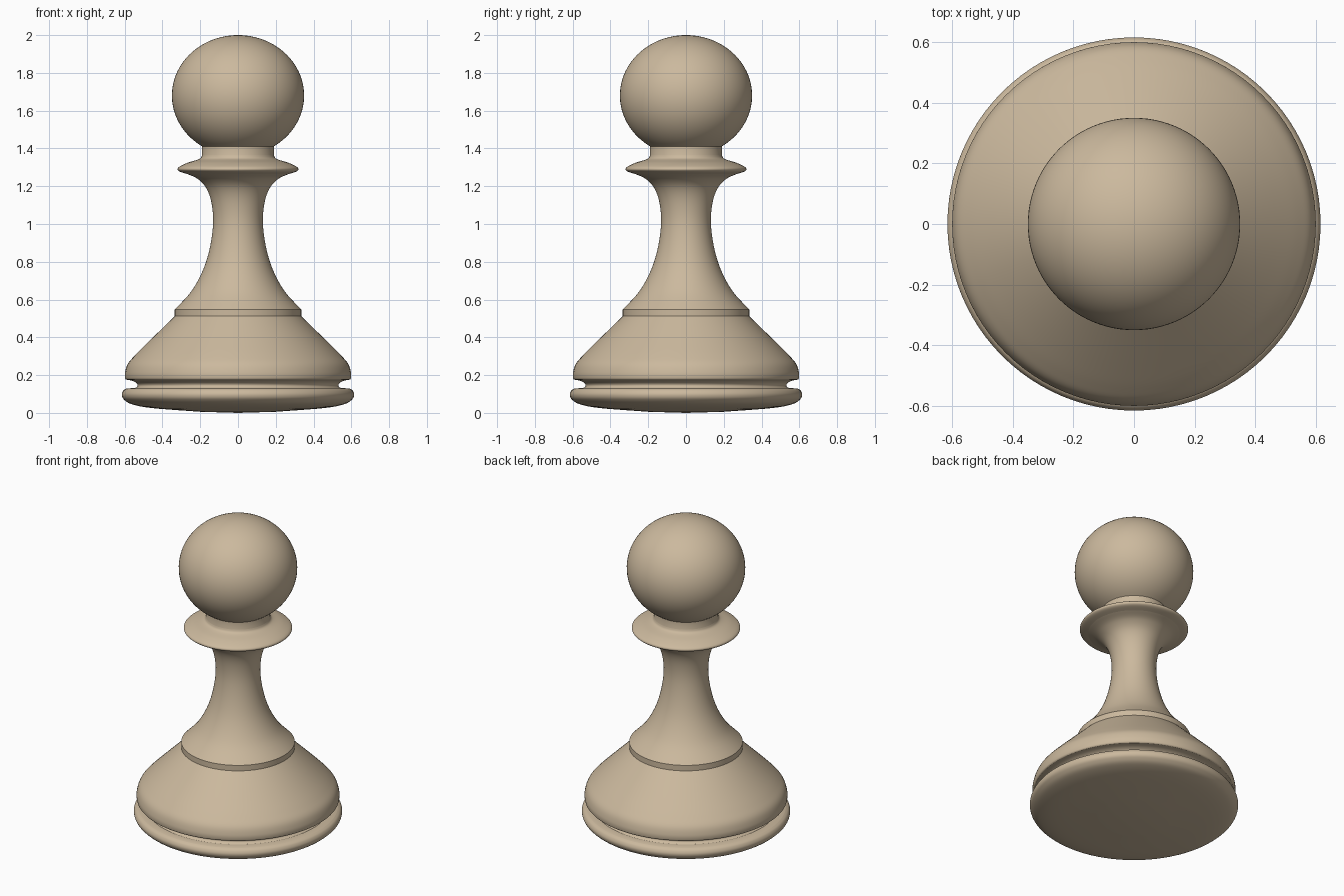
import bpy, bmesh, math

if "Cube" in bpy.data.objects:
    bpy.data.objects.remove(bpy.data.objects["Cube"])

SEGMENTS = 96

wood = bpy.data.materials.new("pale wood")
wood.diffuse_color = (0.60, 0.485, 0.34, 1)
wood.use_nodes = True
wood.node_tree.nodes["Principled BSDF"].inputs["Base Color"].default_value = wood.diffuse_color


def smooth_curve(pts, steps=6):
    """Catmull-Rom curve through a few (radius, z) points."""
    p = [pts[0]] + pts + [pts[-1]]
    out = []
    for i in range(1, len(p) - 2):
        a, b, c, d = p[i - 1:i + 3]
        for s in range(steps):
            t = s / steps
            out.append(tuple(0.5 * (2 * b[k] + (c[k] - a[k]) * t
                       + (2 * a[k] - 5 * b[k] + 4 * c[k] - d[k]) * t ** 2
                       + (3 * b[k] - a[k] - 3 * c[k] + d[k]) * t ** 3) for k in (0, 1)))
    return out + [pts[-1]]


def lathe(name, profile):
    """Turn a (radius, z) profile, listed bottom to top, around the z axis."""
    bm = bmesh.new()
    verts = [bm.verts.new((max(r, 0), 0, z)) for r, z in profile]
    edges = [bm.edges.new(pair) for pair in zip(verts, verts[1:])]
    bmesh.ops.spin(bm, geom=verts + edges, cent=(0, 0, 0), axis=(0, 0, 1),
                   angle=math.tau, steps=SEGMENTS, use_merge=True)
    bmesh.ops.remove_doubles(bm, verts=bm.verts, dist=1e-5)
    bmesh.ops.recalc_face_normals(bm, faces=bm.faces)
    # make sure the open shells face outward
    if sum(f.normal.x * f.calc_center_median().x + f.normal.y * f.calc_center_median().y
           for f in bm.faces) < 0:
        bmesh.ops.reverse_faces(bm, faces=bm.faces)
    mesh = bpy.data.meshes.new(name)
    bm.to_mesh(mesh)
    bm.free()
    obj = bpy.data.objects.new(name, mesh)
    bpy.context.collection.objects.link(obj)
    mesh.materials.append(wood)
    bpy.ops.object.select_all(action='DESELECT')
    obj.select_set(True)
    bpy.context.view_layer.objects.active = obj
    bpy.ops.object.shade_smooth_by_angle(angle=math.radians(35))
    return obj


# foot: slightly domed underside and a rounded rim
lathe("foot_ring", [(0, 0)] + smooth_curve(
    [(0.20, 0.006), (0.45, 0.025), (0.56, 0.045), (0.603, 0.07), (0.615, 0.095),
     (0.607, 0.118), (0.59, 0.13)]) + [(0.545, 0.131)])

# narrow groove above the foot
lathe("groove", smooth_curve([(0.545, 0.131), (0.532, 0.143), (0.538, 0.158),
                              (0.56, 0.17), (0.592, 0.176)]))

# sloping body with the small step on top
lathe("body", smooth_curve(
    [(0.592, 0.176), (0.598, 0.185), (0.598, 0.215), (0.583, 0.26), (0.545, 0.305),
     (0.47, 0.38), (0.335, 0.512)]) + [(0.335, 0.548)])

# concave stem flaring into the collar
lathe("stem", smooth_curve(
    [(0.335, 0.548), (0.25, 0.64), (0.188, 0.75), (0.15, 0.87), (0.132, 1.0),
     (0.14, 1.11), (0.168, 1.19), (0.215, 1.24), (0.27, 1.265)]))

# thin disc collar and the neck above it
lathe("collar", smooth_curve(
    [(0.27, 1.265), (0.308, 1.277), (0.32, 1.29), (0.308, 1.305), (0.265, 1.325),
     (0.215, 1.34), (0.197, 1.35), (0.19, 1.365)]) + [(0.19, 1.412), (0.18, 1.412)])

# slightly flattened ball head
start = -math.asin(0.27 / 0.32)
head = [(0.35 * math.cos(a), 1.68 + 0.32 * math.sin(a))
        for a in (start + (math.pi / 2 - start) * i / 40 for i in range(41))]
lathe("head", head[:-1] + [(0, 2.0)])
